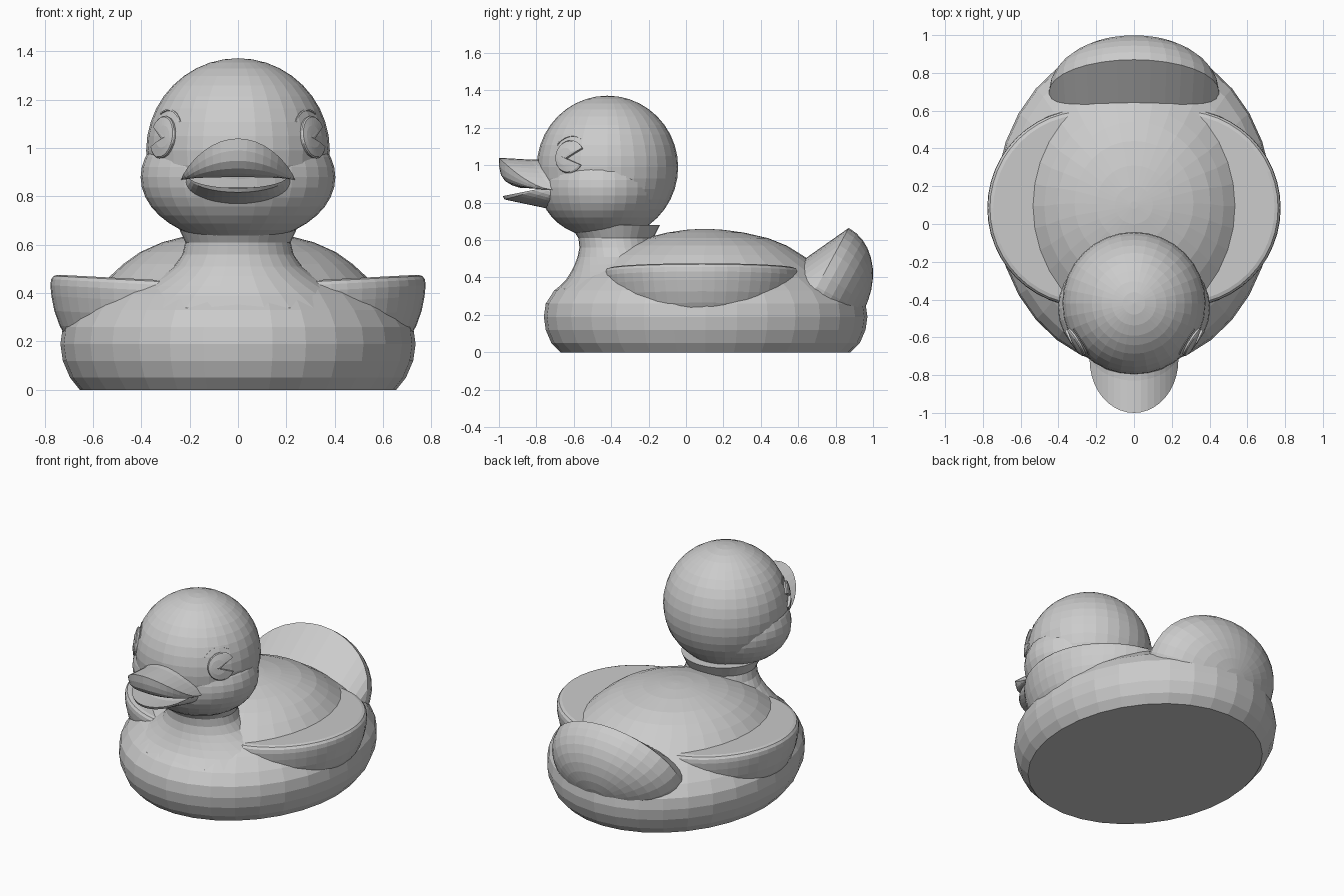
import bpy, bmesh
from math import sin, cos, pi, radians
from mathutils import Vector, Matrix

if "Cube" in bpy.data.objects:
    bpy.data.objects.remove(bpy.data.objects["Cube"])

SEG = 32


def loft(name, rings, closed=True, caps=True):
    """Skin a list of equally long point rings into one mesh object."""
    bm = bmesh.new()
    rows = [[bm.verts.new(p) for p in r] for r in rings]
    n = len(rows[0])
    for a, b in zip(rows, rows[1:]):
        for i in range(n if closed else n - 1):
            j = (i + 1) % n
            bm.faces.new((a[i], a[j], b[j], b[i]))
    if caps and closed:
        bm.faces.new(rows[0])
        bm.faces.new(rows[-1])
    bmesh.ops.remove_doubles(bm, verts=bm.verts, dist=0.0005)
    bmesh.ops.recalc_face_normals(bm, faces=bm.faces)
    me = bpy.data.meshes.new(name)
    bm.to_mesh(me)
    bm.free()
    ob = bpy.data.objects.new(name, me)
    bpy.context.collection.objects.link(ob)
    return ob


def ellipse(z, rx, y0, y1):
    cy, ry = (y0 + y1) / 2, (y1 - y0) / 2
    return [(rx * cos(2 * pi * i / SEG), cy + ry * sin(2 * pi * i / SEG), z) for i in range(SEG)]


def ball(name, centre, radii):
    bpy.ops.mesh.primitive_uv_sphere_add(segments=SEG, ring_count=20, location=centre)
    ob = bpy.context.object
    ob.name = name
    ob.scale = radii


# body: flat base, full sides, domed back
loft("body", [ellipse(*r) for r in [
    (0, .655, -.67, .88), (.05, .695, -.72, .93), (.12, .725, -.75, .96),
    (.19, .735, -.76, .97), (.26, .725, -.75, .96), (.33, .68, -.705, .91),
    (.40, .61, -.62, .81), (.46, .54, -.52, .71), (.52, .475, -.43, .62),
    (.57, .405, -.33, .54), (.61, .315, -.22, .44), (.64, .20, -.10, .31),
    (.655, .10, 0, .20), (.66, .02, .08, .12)]])

# neck flaring into the body
loft("neck", [ellipse(*r) for r in [
    (.28, .62, -.70, .50), (.34, .56, -.69, .40), (.39, .47, -.64, .22),
    (.43, .39, -.615, .08), (.47, .32, -.595, -.04), (.51, .265, -.58, -.12),
    (.56, .23, -.57, -.165), (.61, .218, -.575, -.175), (.68, .25, -.62, -.14)]])

# head and cheeks
HEAD = Vector((0, -.42, .99))
ball("head", HEAD, (.38, .378, .382))
ball("cheeks", (0, -.445, .88), (.403, .335, .27))

# upper bill: arched top, upturned rim, rounded underside
A = [radians(-90 + 180 * i / 20) for i in range(21)]


def arch(a):
    return .87 + .17 * max(cos(a), 0) ** 1.6


rim = [Vector((.235 * sin(a), -.72 - .28 * cos(a), arch(a))) for a in A]
inner = [Vector((.215 * sin(a), -.71 - .18 * cos(a), .87 + .01 * cos(a))) for a in A]
rings = [[(p.x, -.62, p.z) for p in rim],
         [(p.x, p.y * .55 - .62 * .45, p.z - .01) for p in rim], rim]
for k in range(1, 6):
    t = k / 5
    rings.append([p.lerp(q, t) + Vector((0, -.035 * cos(a), -.03 * cos(a))) * sin(pi * t)
                  for p, q, a in zip(rim, inner, A)])
rings.append([(p.x, -.62, p.z) for p in inner])
loft("upper_bill", rings, closed=False)

# lower bill: shallow scoop
lip = [Vector((.205 * sin(a), -.73 - .25 * cos(a), .885 - .05 * cos(a))) for a in A]
root = [Vector((.225 * sin(a), -.70, .865 - .105 * cos(a))) for a in A]
rings = [[(p.x, -.62, .86) for p in lip],
         [(p.x, p.y * .6 - .62 * .4, p.z - .008) for p in lip], lip,
         [p + Vector((0, .01 * cos(a), -.018 * cos(a))) for p, a in zip(lip, A)]]
low = rings[-1]
for t in (.35, .7, 1):
    rings.append([p.lerp(q, t) for p, q in zip(low, root)])
rings.append([(p.x, -.6, p.z) for p in root])
loft("lower_bill", rings, closed=False)

# wings: flat-topped bowls tilted slightly up at the outside
WING = [(.01, 0), (.25, 0), (.495, 0), (.513, -.006), (.523, -.02), (.525, -.045), (.518, -.09),
        (.503, -.15), (.478, -.21), (.435, -.28), (.37, -.34), (.25, -.39)]
for side, s in (("right", 1), ("left", -1)):
    n = 48
    wing = loft(side + "_wing", [[(r * cos(2 * pi * i / n), r * sin(2 * pi * i / n), z)
                                  for i in range(n)] for r, z in WING])
    wing.matrix_world = Matrix.Translation((.25 * s, .085, .45)) @ Matrix.Rotation(-s * radians(3), 4, 'Y')

# tail: half ellipsoid behind a tilted rim, its front running down into the back
C, U = Vector((0, .70, .35)), Vector((0, .17, .315))
N, X = Vector((0, .247, -.133)), Vector((.45, 0, 0))


def tail_ring(phi):
    return [C + N * sin(phi) + (X * cos(2 * pi * i / SEG) + U * sin(2 * pi * i / SEG)) * cos(phi)
            for i in range(SEG)]


rim = tail_ring(0)
front = [Vector((p.x * .95, max(p.y - .27, .45), max(p.z - .19, .05))) for p in rim]
loft("tail", [front] + [tail_ring(radians(d)) for d in (0, 10, 20, 30, 40, 50, 60, 70, 80, 89)])

# eyes with a wedge notch toward the back, and thin brows
for side, s in (("right", 1), ("left", -1)):
    nrm = Vector((.31 * s, -.20, .055)).normalized()
    back = Vector((-nrm.y * s, nrm.x * s, 0)).normalized()
    up = Vector((0, 0, 1)) - nrm * nrm.z
    up.normalize()

    def on_head(u, v, r):
        return HEAD + (nrm * .374 + back * u + up * v).normalized() * r

    pac = [(-.012, -.01)] + [(.088 * cos(radians(a)), .088 * sin(radians(a)))
                             for a in range(30, 331, 12)]
    c = (-.045, 0)

    def shrink(k, r):
        return [on_head(c[0] + (u - c[0]) * k, c[1] + (v - c[1]) * k, r) for u, v in pac]

    loft(side + "_eye", [shrink(1, .35), shrink(1, .388), shrink(.92, .393),
                         shrink(.5, .395), shrink(.02, .395)])
    brow = [radians(a) for a in range(60, 146, 5)]
    loft(side + "_brow", [[on_head(q * cos(a), q * sin(a), r) for a in brow]
                          for q, r in ((.116, .365), (.116, .382), (.124, .382), (.124, .365))],
         closed=False)
